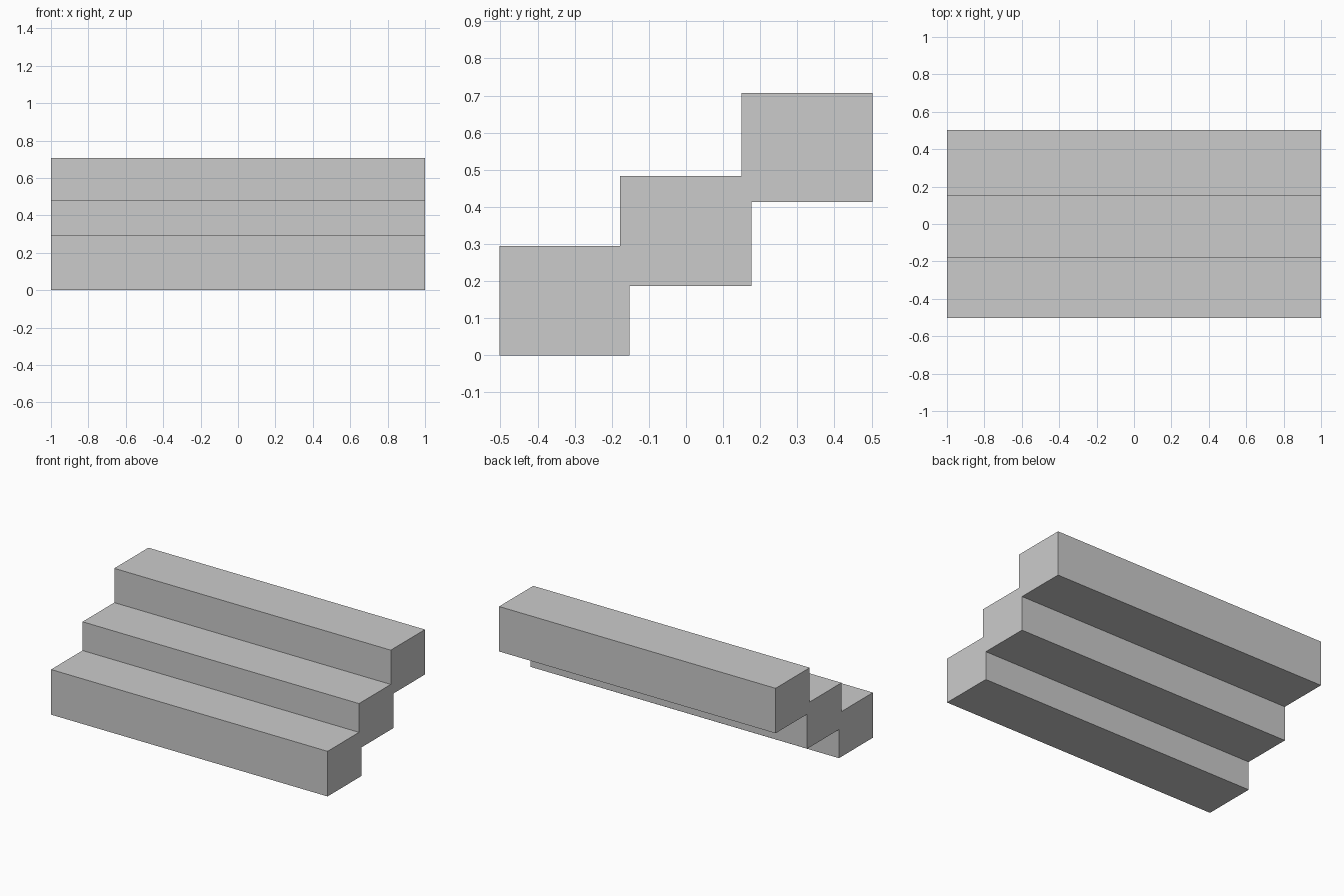
import bpy, bmesh

if "Cube" in bpy.data.objects:
    bpy.data.objects.remove(bpy.data.objects["Cube"])

# Stepped side profile (y, z): treads going up, then undersides coming back down
profile = [
    (-0.503, 0.0), (-0.152, 0.0), (-0.152, 0.187), (0.176, 0.187),
    (0.176, 0.413), (0.503, 0.413), (0.503, 0.707), (0.15, 0.707),
    (0.15, 0.483), (-0.178, 0.483), (-0.178, 0.295), (-0.503, 0.295),
]

# Extrude the profile along x into a three-step flight
bm = bmesh.new()
end = bm.faces.new([bm.verts.new((-1, y, z)) for y, z in profile])
side = bmesh.ops.extrude_face_region(bm, geom=[end], use_keep_orig=True)
moved = [v for v in side["geom"] if isinstance(v, bmesh.types.BMVert)]
bmesh.ops.translate(bm, verts=moved, vec=(2, 0, 0))
bmesh.ops.recalc_face_normals(bm, faces=bm.faces)

mesh = bpy.data.meshes.new("stair_steps")
bm.to_mesh(mesh)
bm.free()
bpy.context.collection.objects.link(bpy.data.objects.new("stair_steps", mesh))
